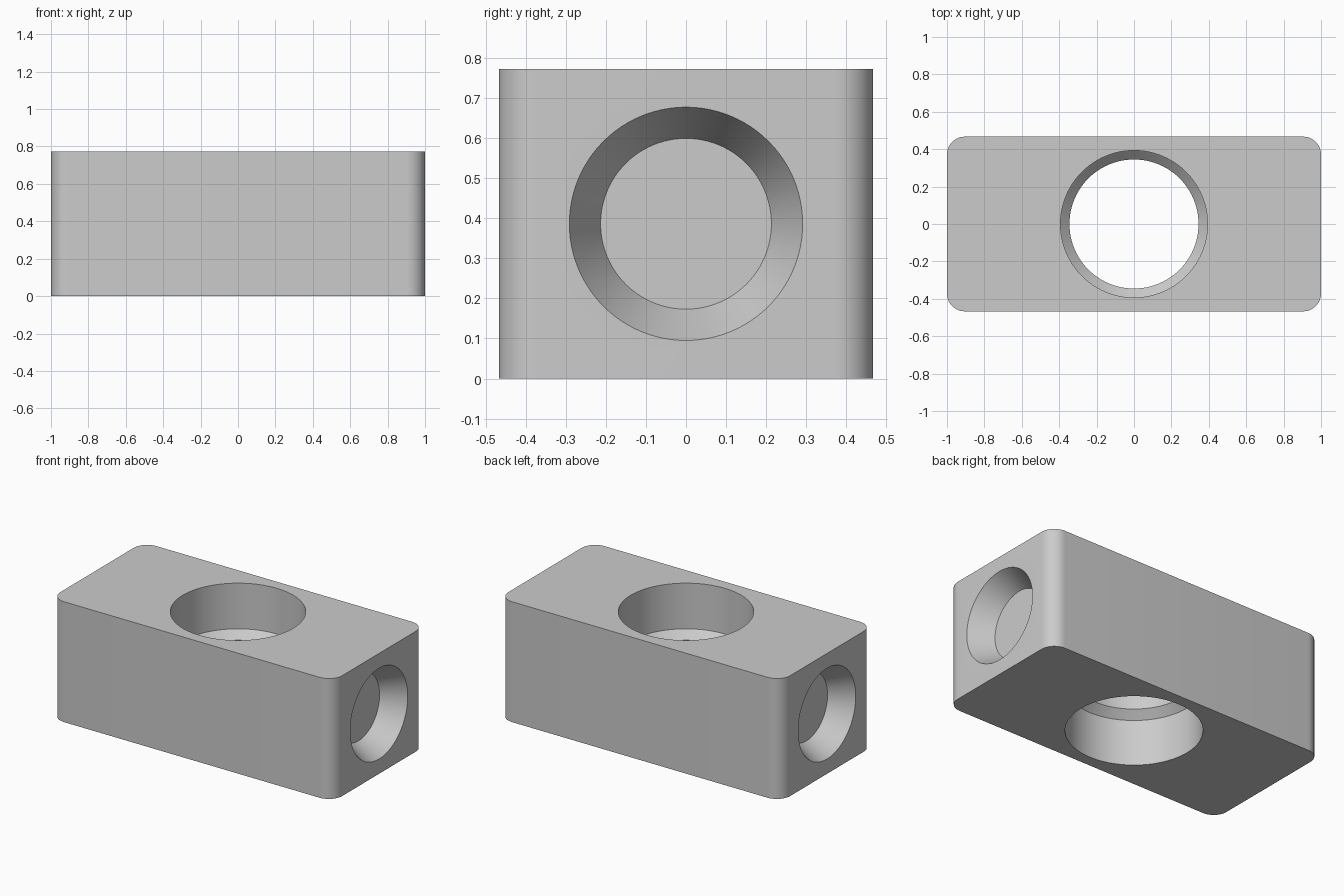
import bpy
import bmesh
import math
from mathutils import Matrix

LENGTH, DEPTH, HEIGHT = 2.0, 0.934, 0.772
CORNER = 0.095
MID = HEIGHT / 2

if "Cube" in bpy.data.objects:
    bpy.data.objects.remove(bpy.data.objects["Cube"], do_unlink=True)

grey = bpy.data.materials.new("plain grey")
grey.use_nodes = True
colour = (0.6, 0.6, 0.6, 1)
grey.diffuse_color = colour
grey.node_tree.nodes["Principled BSDF"].inputs["Base Color"].default_value = colour


def make_object(name, bm):
    bmesh.ops.recalc_face_normals(bm, faces=bm.faces)
    mesh = bpy.data.meshes.new(name)
    bm.to_mesh(mesh)
    bm.free()
    mesh.materials.append(grey)
    obj = bpy.data.objects.new(name, mesh)
    bpy.context.collection.objects.link(obj)
    return obj


def turned_cutter(name, profile, matrix, sides=96):
    """Solid of revolution about local z from (radius, height) pairs."""
    bm = bmesh.new()
    rings = [[bm.verts.new((r * math.cos(math.tau * i / sides),
                            r * math.sin(math.tau * i / sides), z))
              for i in range(sides)] for r, z in profile]
    for low, high in zip(rings, rings[1:]):
        for i in range(sides):
            j = (i + 1) % sides
            bm.faces.new((low[i], low[j], high[j], high[i]))
    bm.faces.new(rings[0])
    bm.faces.new(rings[-1])
    bm.transform(matrix)
    obj = make_object(name, bm)
    obj.hide_render = True
    return obj


# Block with rounded upright corners
bm = bmesh.new()
bmesh.ops.create_cube(bm, size=1)
bm.transform(Matrix.Translation((0, 0, MID)) @ Matrix.Diagonal((LENGTH, DEPTH, HEIGHT, 1)))
upright = [e for e in bm.edges if abs(e.verts[0].co.z - e.verts[1].co.z) > 0.1]
bmesh.ops.bevel(bm, geom=upright, offset=CORNER, segments=12, profile=0.5, affect='EDGES')
block = make_object("block", bm)

# Through bore, wide at both ends with a chamfered narrow collar in the middle
WIDE, NARROW = 0.393, 0.345
half = [(NARROW, 0.045), (WIDE, 0.093), (WIDE, MID + 0.1)]
bore = [(r, -z) for r, z in reversed(half)] + half
cutters = [turned_cutter("bore_cutter", bore, Matrix.Translation((0, 0, MID)))]

# Tapered flat-bottomed recess in each end
SINK, OVER = 0.145, 0.05
slope = (0.291 - 0.213) / SINK
recess = [(0.213, -SINK), (0.291 + slope * OVER, OVER)]
for side, label in ((1, "left"), (-1, "right")):
    place = Matrix.Translation((side * LENGTH / 2, 0, MID)) @ Matrix.Rotation(side * math.pi / 2, 4, 'Y')
    cutters.append(turned_cutter(label + "_recess_cutter", recess, place))

# Cut the openings and bake the result
bpy.context.view_layer.objects.active = block
for cutter in cutters:
    mod = block.modifiers.new(cutter.name, 'BOOLEAN')
    mod.operation = 'DIFFERENCE'
    mod.solver = 'EXACT'
    mod.object = cutter
    bpy.ops.object.modifier_apply(modifier=mod.name)
    bpy.data.objects.remove(cutter, do_unlink=True)

bpy.ops.object.select_all(action='DESELECT')
block.select_set(True)
bpy.ops.object.shade_smooth_by_angle(angle=math.radians(20))
